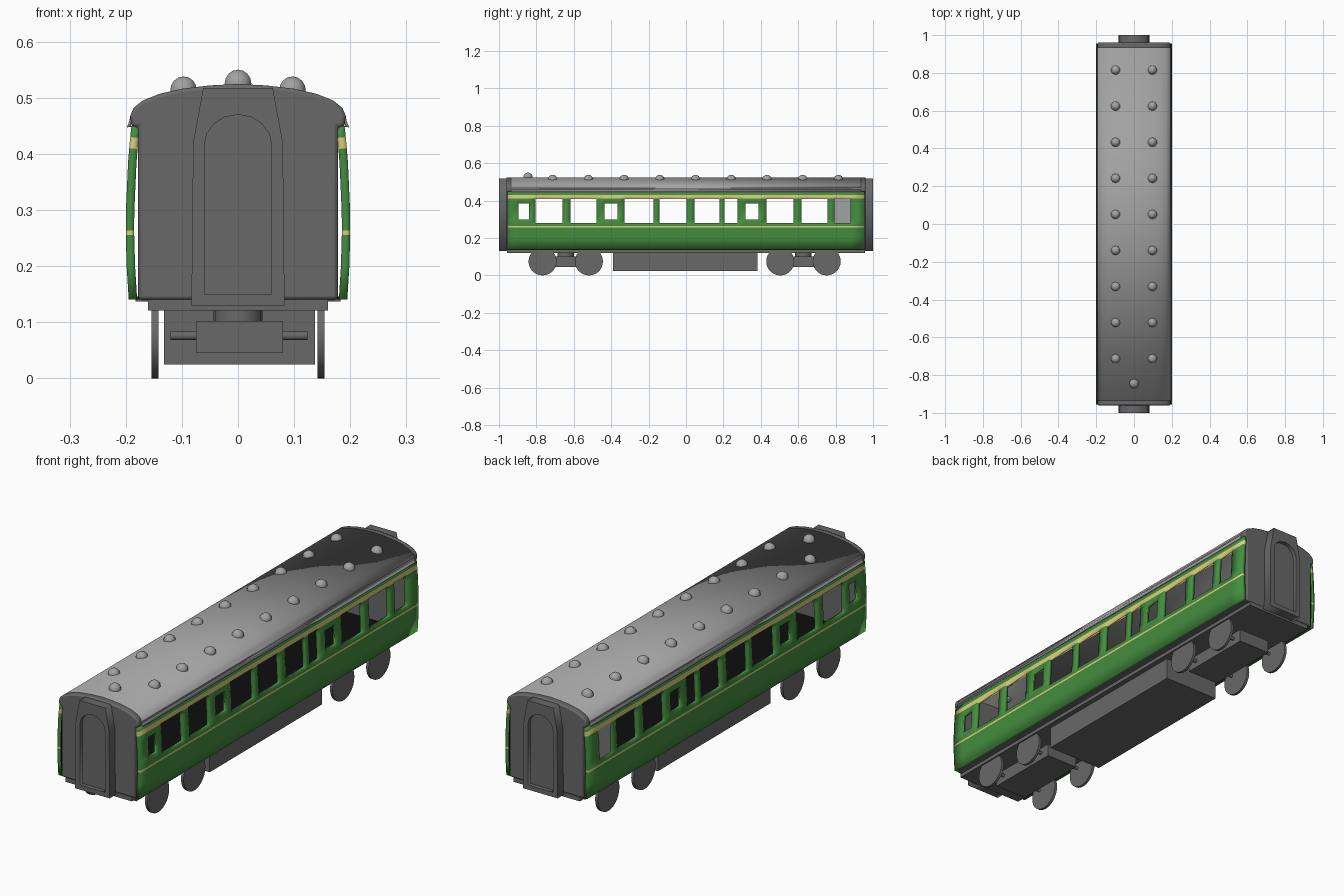
import bpy, bmesh, math
from mathutils import Matrix

if "Cube" in bpy.data.objects:
    bpy.data.objects.remove(bpy.data.objects["Cube"])


def material(name, rgb):
    m = bpy.data.materials.new(name)
    m.diffuse_color = (*rgb, 1)
    m.use_nodes = True
    m.node_tree.nodes["Principled BSDF"].inputs["Base Color"].default_value = m.diffuse_color
    return m


GREEN = material("green_paint", (0.058, 0.27, 0.05))
CREAM = material("cream_stripe", (0.70, 0.62, 0.20))
BLACK = material("black_interior", (0.004, 0.004, 0.004))
DARK = material("dark_grey", (0.14, 0.14, 0.14))
ROOF = material("roof_grey", (0.36, 0.36, 0.36))


def finish(name, bm, *mats, smooth=None):
    me = bpy.data.meshes.new(name)
    bm.to_mesh(me)
    bm.free()
    ob = bpy.data.objects.new(name, me)
    bpy.context.collection.objects.link(ob)
    for m in mats:
        me.materials.append(m)
    if smooth:
        bpy.ops.object.select_all(action='DESELECT')
        ob.select_set(True)
        bpy.context.view_layer.objects.active = ob
        bpy.ops.object.shade_smooth_by_angle(angle=math.radians(smooth))
    return ob


def box(name, x, y, z, mat):
    """Box from (min, max) ranges."""
    bm = bmesh.new()
    bmesh.ops.create_cube(bm, size=1)
    for v in bm.verts:
        v.co = [r[0] if c < 0 else r[1] for c, r in zip(v.co, (x, y, z))]
    return finish(name, bm, mat)


def prism(name, pts, y0, y1, mat, smooth=None):
    """Closed x-z outline extruded along y."""
    bm = bmesh.new()
    f = bm.faces.new([bm.verts.new((x, y0, z)) for x, z in pts])
    ext = bmesh.ops.extrude_face_region(bm, geom=[f])["geom"]
    for v in ext:
        if isinstance(v, bmesh.types.BMVert):
            v.co.y = y1
    bmesh.ops.recalc_face_normals(bm, faces=bm.faces)
    return finish(name, bm, mat, smooth=smooth)


def cylinder(name, r, x0, x1, y, z, mat, seg=24):
    bm = bmesh.new()
    rot = Matrix.Translation(((x0 + x1) / 2, y, z)) @ Matrix.Rotation(math.pi / 2, 4, 'Y')
    bmesh.ops.create_cone(bm, cap_ends=True, segments=seg, radius1=r, radius2=r,
                          depth=abs(x1 - x0), matrix=rot)
    return finish(name, bm, mat, smooth=40)


# Side walls: grid of panels with the window cells left out
TALL, SMALL = (0.28, 0.41), (0.30, 0.385)
WINDOWS = [(-0.896, -0.84, SMALL), (-0.805, -0.66, TALL), (-0.618, -0.479, TALL),
           (-0.436, -0.366, SMALL), (-0.329, -0.174, TALL), (-0.142, 0.003, TALL),
           (0.045, 0.18, TALL), (0.206, 0.275, TALL), (0.318, 0.388, SMALL),
           (0.43, 0.575, TALL), (0.618, 0.757, TALL), (0.794, 0.88, TALL)]
ZS = [0.14, 0.20, 0.255, 0.263, 0.28, 0.30, 0.385, 0.41, 0.43, 0.45]
YS = sorted([-0.955, 0.955] + [v for w in WINDOWS for v in w[:2]])


def wall_x(z):
    return 0.2 - 0.31 * (z - 0.27) ** 2


for side, s in (("right", 1), ("left", -1)):
    bm = bmesh.new()
    grid = [[bm.verts.new((s * wall_x(z), y, z)) for z in ZS] for y in YS]
    for i in range(len(YS) - 1):
        for j in range(len(ZS) - 1):
            yc, zc = (YS[i] + YS[i + 1]) / 2, (ZS[j] + ZS[j + 1]) / 2
            if any(a < yc < b and h[0] < zc < h[1] for a, b, h in WINDOWS):
                continue
            q = [grid[i][j], grid[i + 1][j], grid[i + 1][j + 1], grid[i][j + 1]]
            f = bm.faces.new(q if s > 0 else q[::-1])
            f.material_index = int(0.255 < zc < 0.263 or 0.41 < zc < 0.43)
    wall = finish(side + "_side_wall", bm, GREEN, CREAM, BLACK, smooth=30)
    sol = wall.modifiers.new("thickness", 'SOLIDIFY')
    sol.thickness = 0.015
    sol.offset = -1
    sol.material_offset = 2     # black lining inside

# Blanked-off window on the left side
box("blank_window_panel", (-0.193, -0.187), (0.79, 0.884), (0.275, 0.413), ROOF)

# Roof shell
HALF = [(0.19, 0.448), (0.192, 0.468), (0.186, 0.482), (0.17, 0.495), (0.14, 0.507),
        (0.10, 0.516), (0.05, 0.522)]
ARC = HALF + [(0, 0.5245)] + [(-x, z) for x, z in reversed(HALF)]
bm = bmesh.new()
rows = [[bm.verts.new((x, y, z)) for x, z in ARC] for y in (-0.935, 0.935)]
for k in range(len(ARC) - 1):
    bm.faces.new((rows[0][k], rows[1][k], rows[1][k + 1], rows[0][k + 1]))
for f in bm.faces:
    f.normal_update()
    if f.normal.z < 0 or (abs(f.normal.z) < 0.2 and f.normal.x * f.calc_center_median().x < 0):
        f.normal_flip()
roof = finish("roof", bm, ROOF, smooth=60)
roof.modifiers.new("thickness", 'SOLIDIFY').thickness = 0.008

# Carriage ends with rounded rims, gangways and doors
END = [(0.178, 0.14), (0.178, 0.448)] + ARC + [(-0.178, 0.448), (-0.178, 0.14)]
OUTER = [(0.083, 0.13), (0.08, 0.42), (0.062, 0.517), (-0.062, 0.517), (-0.08, 0.42), (-0.083, 0.13)]
INNER = [(0.06, 0.15)] + [(0.06 * math.cos(a), 0.415 + 0.055 * math.sin(a))
                          for a in [math.pi * k / 8 for k in range(9)]] + [(-0.06, 0.15)]
for end, s in (("front", -1), ("back", 1)):
    panel = prism(end + "_end_panel", END, s * 0.93, s * 0.96, DARK, smooth=30)
    bev = panel.modifiers.new("rounded_rim", 'BEVEL')
    bev.width = 0.006
    bev.segments = 2
    bev.limit_method = 'ANGLE'
    bev.angle_limit = math.radians(50)
    # Gangway frame: outer outline with the doorway as a hole
    cu = bpy.data.curves.new(end + "_gangway_frame", 'CURVE')
    cu.dimensions = '2D'
    cu.fill_mode = 'BOTH'
    cu.extrude = 0.025
    for pts in (OUTER, INNER):
        sp = cu.splines.new('POLY')
        sp.points.add(len(pts) - 1)
        sp.use_cyclic_u = True
        for p, (x, z) in zip(sp.points, pts):
            p.co = (x, z, 0, 1)
    cu.materials.append(DARK)
    frame = bpy.data.objects.new(end + "_gangway_frame", cu)
    bpy.context.collection.objects.link(frame)
    frame.rotation_euler.x = math.pi / 2
    frame.location.y = s * 0.975
    bpy.ops.object.select_all(action='DESELECT')
    frame.select_set(True)
    bpy.context.view_layer.objects.active = frame
    bpy.ops.object.convert(target='MESH')
    prism(end + "_gangway_door", INNER, s * 0.955, s * 0.982, DARK)

# Roof ventilators
vents = [(sx * 0.097, 0.815 - 0.191 * k, 0.513) for k in range(9) for sx in (-1, 1)]
for x, y, z in vents + [(0, -0.845, 0.525)]:
    bm = bmesh.new()
    bmesh.ops.create_uvsphere(bm, u_segments=10, v_segments=8, radius=0.025,
                              matrix=Matrix.Translation((x, y, z)))
    finish("roof_vent", bm, ROOF, smooth=60)

# Floor, underframe and equipment box
box("interior_floor", (-0.18, 0.18), (-0.93, 0.93), (0.141, 0.146), BLACK)
box("underframe", (-0.16, 0.16), (-0.957, 0.957), (0.121, 0.14), DARK)
box("floor_edge", (-0.183, 0.183), (-0.95, 0.95), (0.137, 0.141), DARK)
box("equipment_box", (-0.132, 0.137), (-0.39, 0.382), (0.025, 0.13), DARK)

# Bogies
for end, yc in (("front", -0.643), ("back", 0.628)):
    box(end + "_bogie_frame", (-0.075, 0.08), (yc - 0.17, yc + 0.17), (0.045, 0.102), DARK)
    bm = bmesh.new()
    bmesh.ops.create_cone(bm, cap_ends=True, segments=16, radius1=0.044, radius2=0.044,
                          depth=0.024, matrix=Matrix.Translation((0, yc, 0.112)))
    finish(end + "_bogie_pivot", bm, DARK, smooth=40)
    for dy in (-0.124, 0.124):
        cylinder(end + "_axle", 0.008, -0.12, 0.124, yc + dy, 0.076, DARK, 10)
        for s in (-1, 1):
            cylinder(end + "_wheel", 0.075, s * 0.142, s * 0.154, yc + dy, 0.075, DARK, 28)
